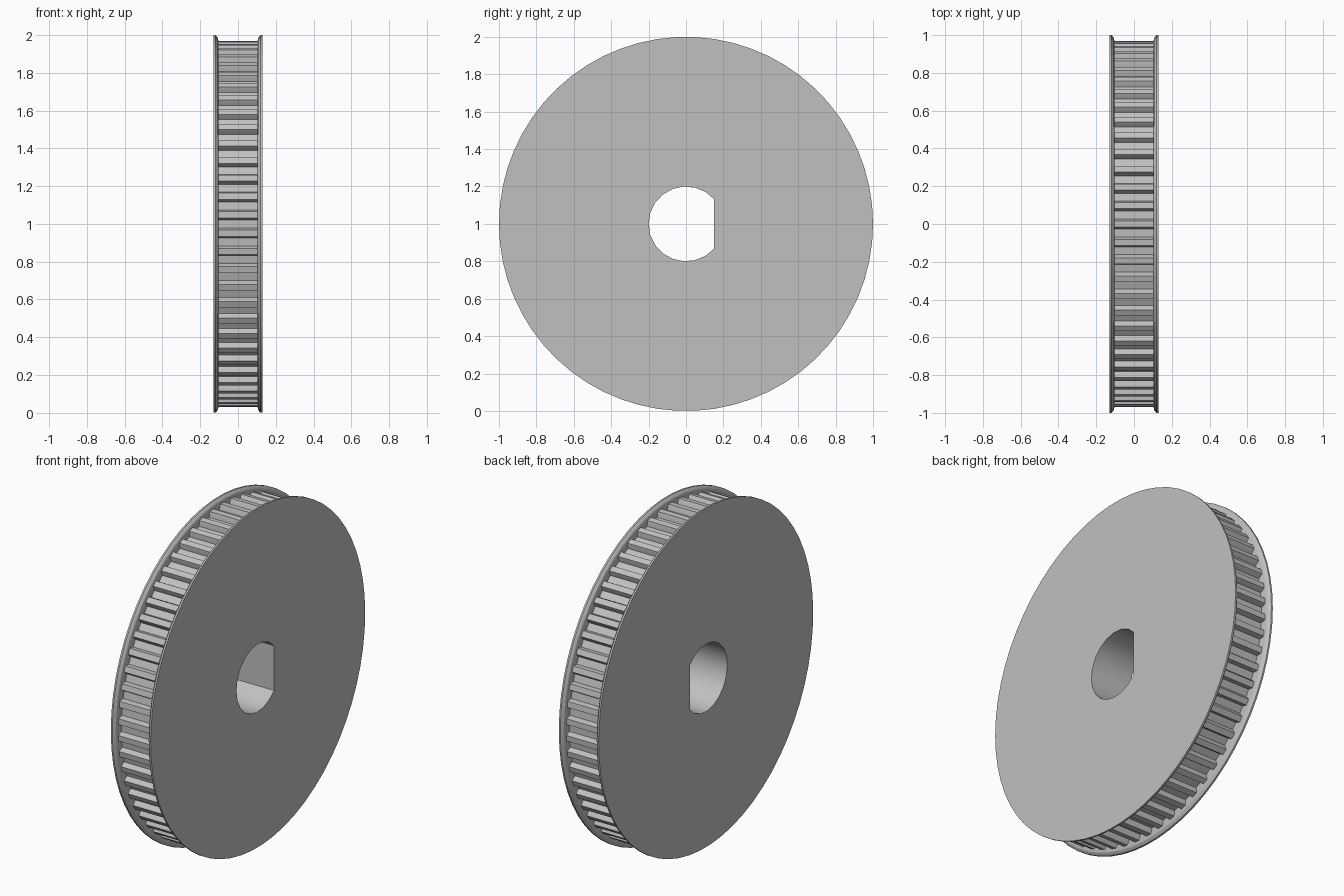
import bpy
import bmesh
from math import cos, sin, pi, acos, tau

if "Cube" in bpy.data.objects:
    bpy.data.objects.remove(bpy.data.objects["Cube"])

TEETH = 62
SIDES = 62
BORE, FLAT = 0.2, 0.15
CENTRE = 1.0

metal = bpy.data.materials.new("light grey metal")
metal.use_nodes = True
grey = (0.53, 0.53, 0.53, 1)
metal.diffuse_color = grey
metal.node_tree.nodes["Principled BSDF"].inputs["Base Color"].default_value = grey


def circle(radius, count):
    return [(radius * cos(tau * i / count), radius * sin(tau * i / count))
            for i in range(count)]


def bore_outline():
    # round hole with one flat on the +y side
    start = acos(FLAT / BORE)
    steps = 16
    sweep = tau - 2 * start
    return [(BORE * cos(start + sweep * i / steps), BORE * sin(start + sweep * i / steps))
            for i in range(steps + 1)]


def tooth_outline():
    # each pitch: (fraction of pitch, radius) from groove floor to land
    profile = [(-0.22, 0.938), (0.22, 0.938), (0.27, 0.955), (0.33, 0.969),
               (0.67, 0.969), (0.73, 0.955)]
    return [(r * cos(tau * (i + f) / TEETH), r * sin(tau * (i + f) / TEETH))
            for i in range(TEETH) for f, r in profile]


def ring_part(name, sections, caps):
    """Skin outlines along x, with the bore cut through; caps fill the two ends."""
    bm = bmesh.new()

    def loop(points, x):
        verts = [bm.verts.new((x, y, CENTRE + z)) for y, z in points]
        edges = [bm.edges.new((a, b)) for a, b in zip(verts, verts[1:] + verts[:1])]
        return verts, edges

    def skin(a, b):
        n = len(a)
        for i in range(n):
            j = (i + 1) % n
            bm.faces.new((a[i], a[j], b[j], b[i]))

    outer = [loop(points, x) for points, x in sections]
    for (a, _), (b, _) in zip(outer, outer[1:]):
        skin(a, b)
    inner = [loop(bore_outline(), sections[k][1]) for k in (0, -1)]
    skin(inner[0][0], inner[1][0])
    for k, wanted in zip((0, -1), caps):
        if wanted:
            bmesh.ops.triangle_fill(bm, use_beauty=True,
                                    edges=outer[k][1] + inner[k][1])
    bmesh.ops.recalc_face_normals(bm, faces=bm.faces)
    mesh = bpy.data.meshes.new(name)
    bm.to_mesh(mesh)
    bm.free()
    mesh.materials.append(metal)
    obj = bpy.data.objects.new(name, mesh)
    bpy.context.collection.objects.link(obj)
    bpy.ops.object.select_all(action="DESELECT")
    obj.select_set(True)
    bpy.context.view_layer.objects.active = obj
    bpy.ops.object.shade_smooth_by_angle(angle=pi / 9)
    return obj


# Toothed belt drum
teeth = tooth_outline()
ring_part("toothed_drum", [(teeth, -0.103), (teeth, 0.103)], (True, True))

# Side flanges, flaring outward from the drum to a thin rim
for side, name in ((1, "left_flange"), (-1, "right_flange")):
    flare = [(0.968, 0.103), (0.985, 0.107), (0.995, 0.114), (1.0, 0.12), (1.0, 0.13)]
    ring_part(name, [(circle(r, SIDES), side * x) for r, x in flare], (True, True))
